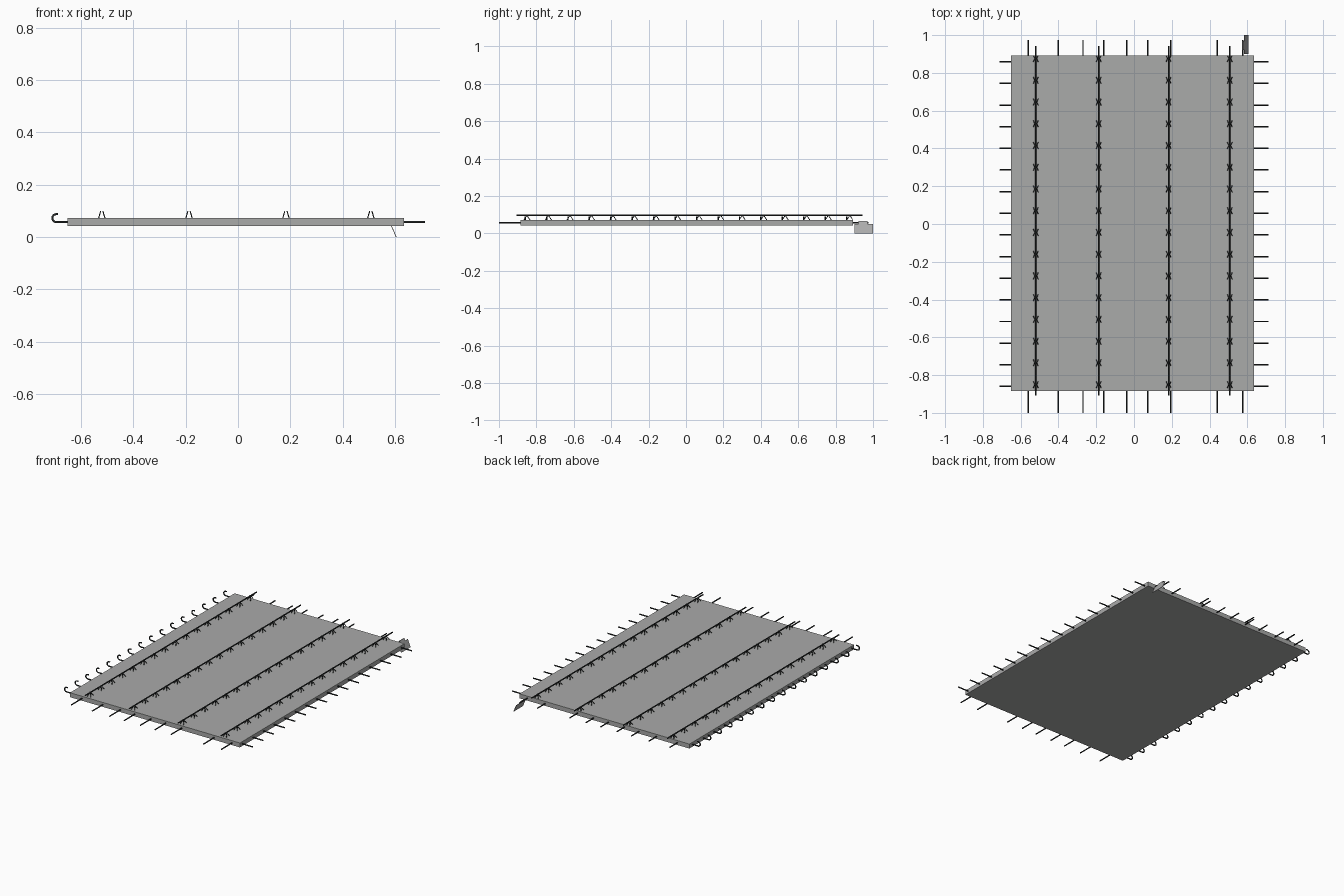
import bpy, bmesh, math
from mathutils import Vector

if "Cube" in bpy.data.objects:
    bpy.data.objects.remove(bpy.data.objects["Cube"])


def material(name, rgb):
    m = bpy.data.materials.new(name)
    m.diffuse_color = (*rgb, 1)
    m.use_nodes = True
    m.node_tree.nodes["Principled BSDF"].inputs["Base Color"].default_value = m.diffuse_color
    return m


CONCRETE = material("concrete grey", (0.40, 0.405, 0.40))
STEEL = material("dark steel", (0.022, 0.026, 0.026))
TAG = material("tag grey", (0.41, 0.41, 0.41))


def finish(name, bm, mat, smooth=False):
    bmesh.ops.recalc_face_normals(bm, faces=bm.faces)
    me = bpy.data.meshes.new(name)
    bm.to_mesh(me)
    bm.free()
    me.materials.append(mat)
    ob = bpy.data.objects.new(name, me)
    bpy.context.collection.objects.link(ob)
    if smooth:
        bpy.ops.object.select_all(action='DESELECT')
        ob.select_set(True)
        bpy.context.view_layer.objects.active = ob
        bpy.ops.object.shade_smooth_by_angle(angle=math.radians(50))
    return ob


def tube(bm, pts, r, sides=8):
    """Round open-ended bar along a polyline with mitred joints."""
    pts = [Vector(p) for p in pts]
    dirs = [(b - a).normalized() for a, b in zip(pts, pts[1:])]
    d = dirs[0]
    u = d.orthogonal().normalized()
    v = d.cross(u)
    ring = [pts[0] + r * (u * math.cos(a) + v * math.sin(a))
            for a in (2 * math.pi * (i + 0.5) / sides for i in range(sides))]
    prev = [bm.verts.new(p) for p in ring]
    for i, d in enumerate(dirs):
        n = (d + dirs[i + 1]).normalized() if i + 1 < len(dirs) else d
        # slide the ring along the segment onto the joint plane
        ring = [p + d * ((pts[i + 1] - p).dot(n) / d.dot(n)) for p in ring]
        cur = [bm.verts.new(p) for p in ring]
        for k in range(sides):
            j = (k + 1) % sides
            bm.faces.new((prev[k], prev[j], cur[j], cur[k]))
        prev = cur


# Concrete slab
X0, X1, Y0, Y1, Z0, Z1 = -0.651, 0.634, -0.885, 0.893, 0.042, 0.0725
bm = bmesh.new()
bmesh.ops.create_cube(bm, size=1)
for v in bm.verts:
    v.co = (X0 if v.co.x < 0 else X1, Y0 if v.co.y < 0 else Y1, Z0 if v.co.z < 0 else Z1)
finish("concrete_slab", bm, CONCRETE)

# Cross bars with an upturned hook at the left end
bm = bmesh.new()
hook = [(-0.694 + 0.0150 * math.cos(a), 0.0725 + 0.0150 * math.sin(a))
        for a in (math.radians(-90 - 22.5 * k) for k in range(9))]
for i in range(16):
    y = 0.859 - i * 0.1146
    tube(bm, [(0.713, y, 0.0575)] + [(x, y, z) for x, z in hook] + [(-0.687, y, 0.0875)], 0.0042)
finish("hooked_cross_bars", bm, STEEL, True)

# Straight lengthwise bars
bm = bmesh.new()
for x in (-0.56, -0.402, -0.27, -0.16, -0.038, 0.073, 0.195, 0.44, 0.575):
    tube(bm, [(x, -1.0, 0.0575), (x, 0.975, 0.0575)], 0.0042)
finish("lengthwise_bars", bm, STEEL, True)

# Lattice girders: top chord plus two bent wires, one on each side
for n, gx in enumerate((-0.520, -0.187, 0.183, 0.507), 1):
    bm = bmesh.new()
    tube(bm, [(gx, -0.907, 0.0965), (gx, 0.943, 0.0965)], 0.0045)
    finish(f"girder_top_chord_{n}", bm, STEEL, True)
    bm = bmesh.new()
    for s in (-1, 1):
        path = [(gx + s * 0.012, 0.891, 0.0735)]
        for i in range(16):
            y = 0.876 - i * 0.1151
            if i:
                path.append((gx + s * 0.018, y + 0.029, 0.052))
            path.append((gx + s * 0.005, y, 0.0965))
            path.append((gx + s * 0.018, y - 0.029, 0.052))
        tube(bm, path, 0.0021, 6)
    finish(f"girder_lattice_wires_{n}", bm, STEEL, True)


# Hanging tag: slanted plate with a narrower tab reaching up to the bar
def slanted_plate(name, a, b, y0, y1, t=0.0015):
    bm = bmesh.new()
    (ax, az), (bx, bz) = a, b
    prof = [(ax - t, az), (ax + t, az), (bx + t, bz), (bx - t, bz)]
    f = bm.faces.new([bm.verts.new((x, y0, z)) for x, z in prof])
    ext = bmesh.ops.extrude_face_region(bm, geom=[f])
    for v in ext["geom"]:
        if isinstance(v, bmesh.types.BMVert):
            v.co.y = y1
    finish(name, bm, TAG)


slanted_plate("tag_plate", (0.583, 0.049), (0.604, 0.0), 0.900, 1.0)
slanted_plate("tag_tab", (0.575, 0.065), (0.583, 0.049), 0.922, 0.970)
